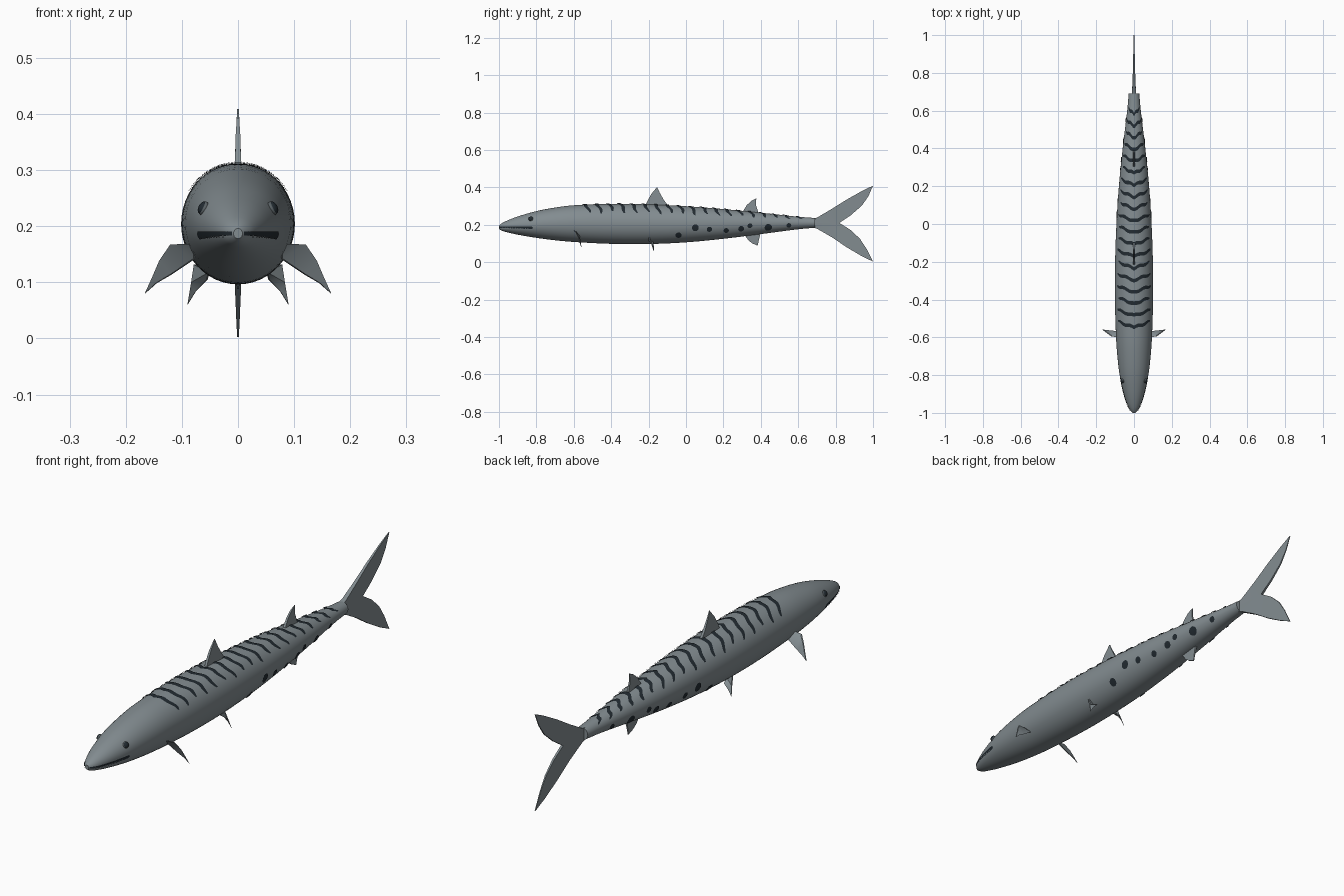
import bpy, bmesh, math
from mathutils import Vector

if "Cube" in bpy.data.objects:
    bpy.data.objects.remove(bpy.data.objects["Cube"])


def material(name, rgb):
    m = bpy.data.materials.new(name)
    m.diffuse_color = (*rgb, 1)
    m.use_nodes = True
    m.node_tree.nodes["Principled BSDF"].inputs["Base Color"].default_value = m.diffuse_color
    return m


SKIN = material("grey skin", (0.225, 0.262, 0.28))
DARK = material("dark markings", (0.016, 0.024, 0.031))
IRIS = material("iris grey", (0.10, 0.12, 0.13))

# Body profile: y, top z, bottom z, half width
PROFILE = [
    (-1.0, 0.196, 0.178, 0.008), (-0.985, 0.208, 0.168, 0.022),
    (-0.95, 0.225, 0.158, 0.038), (-0.9, 0.244, 0.147, 0.054),
    (-0.8, 0.273, 0.130, 0.076), (-0.7, 0.292, 0.117, 0.088),
    (-0.6, 0.304, 0.108, 0.095), (-0.4, 0.312, 0.098, 0.101),
    (-0.2, 0.309, 0.097, 0.100), (0.0, 0.299, 0.106, 0.093),
    (0.2, 0.284, 0.125, 0.080), (0.4, 0.264, 0.150, 0.060),
    (0.6, 0.243, 0.176, 0.036), (0.69, 0.236, 0.184, 0.028)]


def section(y):
    """Smoothly interpolated top, bottom and half width at y."""
    P = PROFILE
    y = min(max(y, P[0][0]), P[-1][0])
    i = max(k for k in range(len(P) - 1) if P[k][0] <= y)
    a, b = P[i], P[i + 1]
    h = b[0] - a[0]
    t = (y - a[0]) / h
    out = []
    for c in (1, 2, 3):
        def slope(k):
            lo, hi = P[max(k - 1, 0)], P[min(k + 1, len(P) - 1)]
            return (hi[c] - lo[c]) / (hi[0] - lo[0])
        out.append((2*t**3 - 3*t*t + 1) * a[c] + (t**3 - 2*t*t + t) * h * slope(i)
                   + (3*t*t - 2*t**3) * b[c] + (t**3 - t*t) * h * slope(i + 1))
    return out


def skin(y, ang, off=0.0):
    """Point on the body; ang is measured from the top towards +x."""
    top, bot, w = section(y)
    return Vector(((w + off) * math.sin(ang), y,
                   (top + bot) / 2 + ((top - bot) / 2 + off) * math.cos(ang)))


def angle_at(y, z):
    top, bot, _ = section(y)
    return math.acos(max(-1, min(1, (z - (top + bot) / 2) / ((top - bot) / 2))))


def make(name, verts, faces, mat, smooth=True, closed=False):
    me = bpy.data.meshes.new(name)
    me.from_pydata([tuple(v) for v in verts], [], faces)
    me.materials.append(mat)
    bm = bmesh.new()
    bm.from_mesh(me)
    if closed:
        bmesh.ops.triangulate(bm, faces=[f for f in bm.faces if len(f.verts) > 4])
        bmesh.ops.recalc_face_normals(bm, faces=bm.faces)
    else:  # plates on the skin always face outwards
        for f in bm.faces:
            f.normal_update()
            c = f.calc_center_median()
            top, bot, _ = section(c.y)
            if f.normal.dot(c - Vector((0, c.y, (top + bot) / 2))) < 0:
                f.normal_flip()
    bm.to_mesh(me)
    bm.free()
    ob = bpy.data.objects.new(name, me)
    bpy.context.collection.objects.link(ob)
    if smooth:
        for o in bpy.context.selected_objects:
            o.select_set(False)
        ob.select_set(True)
        bpy.context.view_layer.objects.active = ob
        bpy.ops.object.shade_smooth_by_angle(angle=math.radians(40))
    return ob


def grid_faces(rows, cols, start=0):
    return [(start + r * cols + c, start + r * cols + c + 1,
             start + (r + 1) * cols + c + 1, start + (r + 1) * cols + c)
            for r in range(rows - 1) for c in range(cols - 1)]


# Body
SEG = 48
ys = [-1, -0.995, -0.985, -0.97] + [-0.95 + 1.64 * i / 50 for i in range(51)]
verts = [skin(y, 2 * math.pi * k / SEG) for y in ys for k in range(SEG)]
faces = [(r * SEG + k, r * SEG + (k + 1) % SEG, (r + 1) * SEG + (k + 1) % SEG, (r + 1) * SEG + k)
         for r in range(len(ys) - 1) for k in range(SEG)]
last = (len(ys) - 1) * SEG
faces += [tuple(range(SEG)), tuple(range(last, last + SEG))]
make("body", verts, faces, SKIN, closed=True)

# Back stripes: wavy chevrons wrapped over the back
verts, faces = [], []
N = 25
for i in range(19):
    y0 = -0.548 + i * 0.0628
    start = len(verts)
    reach = 0.98 + 0.07 * math.sin(i * 2.3)
    for edge in (-1, 0, 1):
        for k in range(N):
            u = 2 * k / (N - 1) - 1
            half = 0.0095 * (1 - 0.6 * abs(u) ** 6)
            y = y0 + 0.034 * abs(u) + 0.004 * math.sin(9 * abs(u) + i) + edge * half
            verts.append(skin(y, u * reach, 0.003))
    faces += grid_faces(3, N, start)
make("back_stripes", verts, faces, DARK)

# Flank spots
verts, faces = [], []
SPOTS = [(-0.04, 0.145, .017), (0.05, 0.184, .018), (0.125, 0.176, .014), (0.215, 0.170, .014),
         (0.295, 0.179, .016), (0.342, 0.195, .013), (0.44, 0.186, .020), (0.55, 0.197, .013)]
for side in (-1, 1):
    for y, z, r in SPOTS:
        a0, w, s = angle_at(y, z), section(y)[2], len(verts)
        verts.append(skin(y, side * a0, 0.0035))
        for k in range(14):
            t = 2 * math.pi * k / 14
            verts.append(skin(y + r * math.cos(t), side * (a0 + r * math.sin(t) / w), 0.003))
        faces += [(s, s + 1 + k, s + 1 + (k + 1) % 14) for k in range(14)]
make("flank_spots", verts, faces, DARK)

# Mouth line and small teeth
verts, faces, tv, tf = [], [], [], []
for side in (-1, 1):
    start = len(verts)
    for e in (-1, 0, 1):
        for k in range(24):
            y = -0.999 + 0.18 * k / 23
            h = (0.003 + 0.004 * k / 23) * (0.3 if k == 23 else 1)
            verts.append(skin(y, side * angle_at(y, 0.187 - 0.003 * k / 23 + e * h), 0.002))
    faces += grid_faces(3, 24, start)
    for k in range(11):
        y, s = -0.98 + 0.0135 * k, len(tv)
        for dy, z in ((-0.004, 0.181), (0.004, 0.181), (0, 0.187)):
            tv.append(skin(y + dy, side * angle_at(y + dy, z - 0.0003 * k), 0.0035))
        tf.append((s, s + 1, s + 2))
make("mouth", verts, faces, DARK)
make("teeth", tv, tf, SKIN, smooth=False)

# Eyes: iris with a dark pupil in front
for side, label in ((-1, "left"), (1, "right")):
    a = angle_at(-0.83, 0.232)
    p = skin(-0.83, side * a)
    n = Vector((side * 0.86, -0.2, 0.45)).normalized()
    for part, rad, push, mat in (("iris", 0.013, 0.0, IRIS), ("pupil", 0.0115, 0.003, DARK)):
        bpy.ops.mesh.primitive_uv_sphere_add(segments=20, ring_count=12, radius=rad,
                                             location=p + n * push)
        o = bpy.context.object
        o.name = f"{label}_eye_{part}"
        o.scale = (1, 1, 0.55)
        o.rotation_euler = n.to_track_quat('Z', 'Y').to_euler()
        o.data.materials.append(mat)
        bpy.ops.object.shade_smooth()


def fin(name, pts, normal):
    """Thin fin; each point is x, y, z, half thickness."""
    n, d = len(pts), Vector(normal).normalized()
    verts = [Vector(p[:3]) + d * p[3] * s for s in (1, -1) for p in pts]
    faces = [tuple(range(n)), tuple(range(2 * n - 1, n - 1, -1))]
    faces += [(k, n + k, n + (k + 1) % n, (k + 1) % n) for k in range(n)]
    make(name, verts, faces, SKIN, closed=True)


def flat_fin(name, outline):
    fin(name, [(0, *p) for p in outline], (1, 0, 0))


# Fins on the centre line: y, z, half thickness
flat_fin("front_dorsal_fin", [(-0.22, 0.295, .006), (-0.205, 0.33, .005), (-0.185, 0.365, .004),
         (-0.155, 0.402, .0015), (-0.14, 0.37, .003), (-0.12, 0.335, .005), (-0.09, 0.295, .006)])
flat_fin("rear_dorsal_fin", [(0.30, 0.265, .006), (0.325, 0.305, .004), (0.35, 0.328, .003),
         (0.376, 0.341, .0015), (0.374, 0.305, .003), (0.39, 0.255, .005)])
flat_fin("anal_fin", [(0.31, 0.15, .006), (0.335, 0.115, .004), (0.355, 0.10, .003),
         (0.383, 0.088, .0015), (0.39, 0.12, .003), (0.40, 0.16, .005)])
flat_fin("tail_fin_upper", [(0.67, 0.21, .012), (0.67, 0.232, .011), (0.70, 0.238, .010),
         (0.78, 0.285, .007), (0.86, 0.335, .005), (0.94, 0.38, .003), (1.0, 0.409, .0015),
         (0.975, 0.352, .002), (0.94, 0.302, .003), (0.88, 0.25, .004), (0.82, 0.21, .005)])
flat_fin("tail_fin_lower", [(0.67, 0.21, .012), (0.67, 0.188, .011), (0.70, 0.179, .010),
         (0.78, 0.133, .007), (0.86, 0.079, .005), (0.94, 0.032, .003), (1.0, 0.003, .0015),
         (0.965, 0.072, .002), (0.93, 0.125, .003), (0.88, 0.172, .004), (0.82, 0.21, .005)])

# Paired fins
for s, label in ((-1, "left"), (1, "right")):
    fin(f"{label}_pectoral_fin", [
        (s * 0.078, -0.597, 0.168, .004), (s * 0.12, -0.592, 0.167, .003),
        (s * 0.14, -0.578, 0.138, .0025), (s * 0.153, -0.568, 0.108, .002),
        (s * 0.166, -0.56, 0.08, .001), (s * 0.145, -0.563, 0.099, .002),
        (s * 0.118, -0.567, 0.115, .003), (s * 0.078, -0.572, 0.142, .004)],
        (s * -0.25, 1, -0.2))
    fin(f"{label}_pelvic_fin", [
        (s * 0.052, -0.20, 0.118, .004), (s * 0.078, -0.197, 0.132, .003),
        (s * 0.083, -0.185, 0.10, .002), (s * 0.09, -0.172, 0.06, .001),
        (s * 0.076, -0.174, 0.083, .002), (s * 0.055, -0.177, 0.105, .004)],
        (s * -0.3, 1, 0.1))
